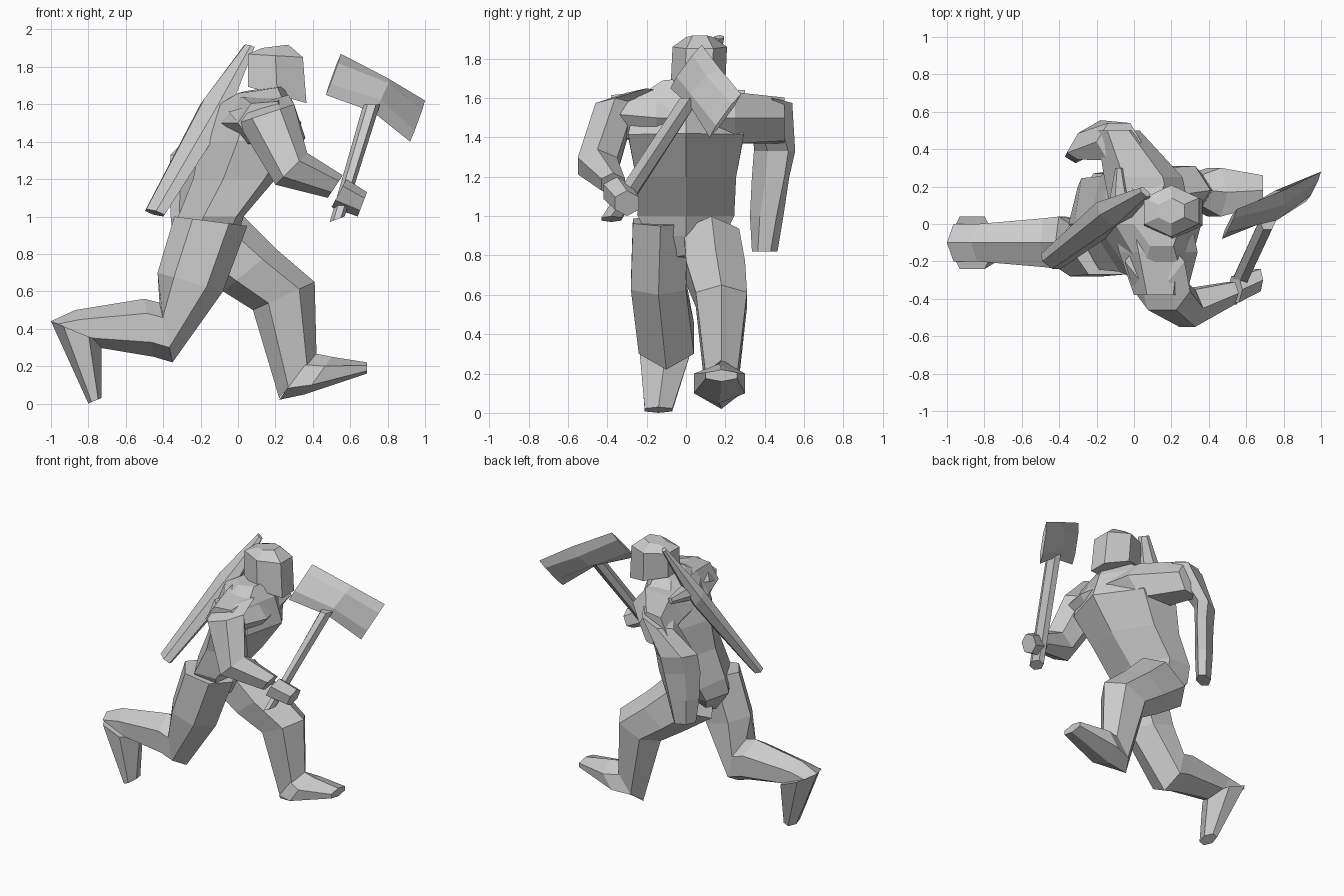
import bpy
import bmesh
from math import cos, sin, pi
from mathutils import Vector

cube = bpy.data.objects.get("Cube")
if cube:
    bpy.data.objects.remove(cube, do_unlink=True)

GREY = (.6, .6, .6, 1)
grey = bpy.data.materials.new("plain grey")
grey.use_nodes = True
grey.diffuse_color = GREY
grey.node_tree.nodes["Principled BSDF"].inputs["Base Color"].default_value = GREY

SIDEWAYS = Vector((0, 1, 0))
UPWARD = Vector((0, 0, 1))
SIDES = 6
HALF_STEP = pi / SIDES


def ring(front, back, y=0, width=.1, tilt=0, across=SIDEWAYS, turn=0):
    """Hexagon between a front and a back point (x, z), widened across."""
    front_point = Vector((front[0], y + tilt, front[1]))
    back_point = Vector((back[0], y - tilt, back[1]))
    centre = (front_point + back_point) / 2
    reach = (front_point - back_point) / 2
    spread = across.normalized() * width / sin(pi / 3)
    angles = [2 * pi * step / SIDES + turn for step in range(SIDES)]
    return [centre + reach * cos(angle) + spread * sin(angle) for angle in angles]


def loft(name, *outlines):
    """Skin a closed, flat-shaded form through a run of rings."""
    bm = bmesh.new()
    rings = [[bm.verts.new(point) for point in outline] for outline in outlines]
    for lower, upper in zip(rings, rings[1:]):
        for i in range(SIDES):
            j = (i + 1) % SIDES
            bm.faces.new((lower[i], lower[j], upper[j], upper[i]))
    for end in (rings[0], rings[-1]):
        bm.faces.new(end)
    bmesh.ops.recalc_face_normals(bm, faces=bm.faces)
    mesh = bpy.data.meshes.new(name)
    bm.to_mesh(mesh)
    bm.free()
    mesh.materials.append(grey)
    obj = bpy.data.objects.new(name, mesh)
    bpy.context.collection.objects.link(obj)


# Body, twisted so that one shoulder leads
twist = Vector((-.2, 1, 0))
loft(
    "torso",
    ring(front=(-.05, .8), back=(-.25, .76), width=.08, across=twist),
    ring(front=(0, .9), back=(-.35, .9), width=.2, across=twist),
    ring(front=(.03, 1), back=(-.32, 1), width=.25, across=twist),
    ring(front=(.2, 1.2), back=(-.24, 1.2), width=.26, across=twist),
    ring(front=(.36, 1.42), back=(-.2, 1.4), width=.3, across=twist),
    ring(front=(.3, 1.6), back=(-.1, 1.6), width=.26, across=twist),
    ring(front=(.25, 1.7), back=(0, 1.66), width=.12, across=twist),
)

# Broad shoulders, from the leading one to the trailing one
loft(
    "shoulders",
    ring(front=(.28, 1.52), back=(0, 1.5), y=-.38, across=UPWARD),
    ring(front=(.34, 1.5), back=(-.08, 1.5), y=-.15, width=.14, across=UPWARD),
    ring(front=(.26, 1.5), back=(-.16, 1.5), y=.25, width=.13, across=UPWARD),
    ring(front=(.03, 1.5), back=(-.2, 1.47), y=.5, width=.11, across=UPWARD),
)

# Head, flat at the face and nape
loft(
    "head",
    ring(front=(.28, 1.92), back=(.12, 1.9), y=.07, width=.06, turn=HALF_STEP),
    ring(front=(.37, 1.85), back=(.03, 1.87), y=.07, width=.12, turn=HALF_STEP),
    ring(front=(.39, 1.6), back=(.03, 1.7), y=.06, width=.12, turn=HALF_STEP),
)

# Trailing leg, bent up behind
loft(
    "rear_leg",
    ring(front=(.05, .95), back=(-.34, 1), y=-.13, width=.14),
    ring(front=(-.08, .6), back=(-.43, .7), y=-.14, width=.14),
    ring(front=(-.35, .22), back=(-.42, .54), y=-.1, width=.14),
    ring(front=(-.45, .25), back=(-.5, .56), y=-.1, width=.13),
    ring(front=(-.75, .3), back=(-.87, .5), y=-.1),
    ring(front=(-.86, .38), back=(-1, .44), y=-.1),
)
loft(
    "rear_foot",
    ring(front=(-.73, .33), back=(-1, .44), y=-.1, width=.14),
    ring(front=(-.73, .03), back=(-.8, 0), y=-.14, width=.07),
)

# Leading leg, planted in front
loft(
    "front_leg",
    ring(front=(.03, 1), back=(-.3, .75), y=.13, width=.14),
    ring(front=(.2, .83), back=(-.08, .6), y=.15, width=.15),
    ring(front=(.41, .65), back=(.08, .5), y=.18, width=.13),
    ring(front=(.42, .25), back=(.22, .03), y=.18, width=.08),
)
loft(
    "front_foot",
    ring(front=(.4, .27), back=(.22, .02), y=.18, width=.08),
    ring(front=(.5, .25), back=(.36, .05), y=.17, width=.13),
    ring(front=(.69, .22), back=(.69, .16), y=.18, width=.08),
)

# Arm holding the weapon
loft(
    "right_arm",
    ring(front=(.27, 1.65), back=(-.05, 1.56), y=-.2),
    ring(front=(.3, 1.6), back=(0, 1.5), y=-.36),
    ring(front=(.37, 1.34), back=(.2, 1.17), y=-.45),
    ring(front=(.56, 1.22), back=(.48, 1.1), y=-.37, width=.06),
)
loft(
    "right_hand",
    ring(front=(.58, 1.2), back=(.5, 1.05), y=-.35, width=.07),
    ring(front=(.69, 1.13), back=(.64, 1), y=-.3, width=.06),
)

# Arm swinging behind
loft(
    "left_arm",
    ring(front=(.04, 1.6), back=(-.2, 1.5), y=.44),
    ring(front=(-.12, 1.33), back=(-.36, 1.33), y=.45, width=.07, tilt=.07),
    ring(front=(-.13, 1.2), back=(-.37, 1.2), y=.43, width=.06, tilt=.07),
    ring(front=(-.17, 1), back=(-.36, 1), y=.41, width=.06, tilt=.05),
    ring(front=(-.2, .82), back=(-.34, .82), y=.4, width=.05, tilt=.03),
)

# Scabbard slung across the back, with its guard
slung = Vector((.6, -.8, 0))
loft(
    "scabbard",
    ring(front=(-.4, 1), back=(-.49, 1.04), y=-.2, width=.05, across=slung),
    ring(front=(-.08, 1.5), back=(-.18, 1.63), y=.05, width=.08, across=slung),
    ring(front=(.08, 1.9), back=(.04, 1.92), y=.17, width=.03, across=slung),
)
loft(
    "scabbard_guard",
    ring(front=(0, 1.6), back=(-.14, 1.6), y=.08, width=.05, across=UPWARD),
    ring(front=(-.06, 1.62), back=(-.1, 1.62), y=.3, width=.02, across=UPWARD),
)

# Long weapon: shaft and broad head, thick in the middle
loft(
    "weapon_shaft",
    ring(front=(.57, 1), back=(.49, .97), y=-.38, width=.05),
    ring(front=(.76, 1.6), back=(.67, 1.6), y=.02, width=.05),
)
flat = Vector((.5, -.8, .4))
loft(
    "weapon_head",
    ring(front=(.55, 1.87), back=(.47, 1.65), width=.01, tilt=.08, across=flat),
    ring(front=(.8, 1.74), back=(.72, 1.56), y=.1, width=.05, tilt=.08, across=flat),
    ring(front=(1, 1.62), back=(.92, 1.4), y=.2, width=.01, tilt=.08, across=flat),
)
